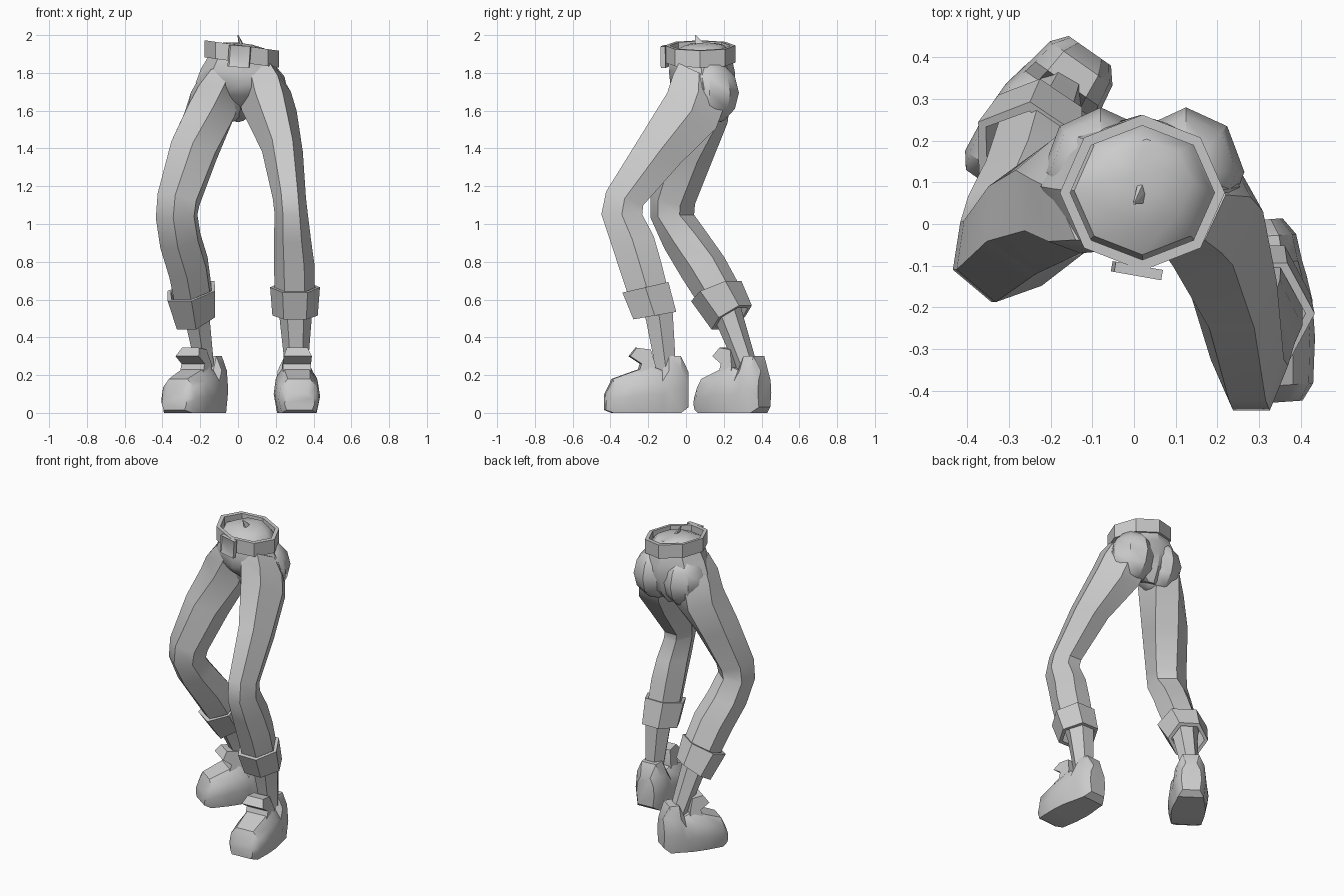
import bpy, bmesh, math
from mathutils import Vector, Euler

cube = bpy.data.objects.get("Cube")
if cube:
    bpy.data.objects.remove(cube)

grey = bpy.data.materials.new("plain_grey")
grey.use_nodes = True
GREY = (0.6, 0.6, 0.6, 1)
grey.diffuse_color = GREY
grey.node_tree.nodes["Principled BSDF"].inputs["Base Color"].default_value = GREY


def finish(name, bm):
    bmesh.ops.recalc_face_normals(bm, faces=bm.faces)
    mesh = bpy.data.meshes.new(name)
    bm.to_mesh(mesh)
    bm.free()
    mesh.materials.append(grey)
    ob = bpy.data.objects.new(name, mesh)
    bpy.context.collection.objects.link(ob)
    bpy.ops.object.select_all(action='DESELECT')
    ob.select_set(True)
    bpy.context.view_layer.objects.active = ob
    bpy.ops.object.shade_smooth_by_angle(angle=math.radians(35))
    return ob


def skin(bm, rings, closed=False):
    """Bridge rings of points, with end caps or as a closed band."""
    loops = [[bm.verts.new(p) for p in r] for r in rings]
    n = len(loops[0])
    pairs = list(zip(loops, loops[1:]))
    if closed:
        pairs.append((loops[-1], loops[0]))
    else:
        bm.faces.new(loops[0])
        bm.faces.new(loops[-1])
    for a, b in pairs:
        for i in range(n):
            j = (i + 1) % n
            bm.faces.new((a[i], a[j], b[j], b[i]))


def ring(x, y, z, rx, ry, pitch=0, roll=0, yaw=0, n=6):
    rot = Euler([math.radians(a) for a in (pitch, roll, yaw)]).to_matrix()
    k = 1 / math.cos(math.pi / 6) if n == 6 else 1.04
    turn = math.tau / n
    return [Vector((x, y, z)) + rot @ Vector((rx * math.cos(i * turn), ry * k * math.sin(i * turn), 0))
            for i in range(n)]


def loft(name, sections, n=6):
    bm = bmesh.new()
    skin(bm, [ring(*s, n=n) for s in sections])
    return finish(name, bm)


def band(name, low, high, thick, n=8):
    """Hollow band between two sections."""
    def inner(s):
        return (*s[:3], s[3] - thick, s[4] - thick, *s[5:])
    bm = bmesh.new()
    skin(bm, [ring(*s, n=n) for s in (low, high, inner(high), inner(low))], closed=True)
    return finish(name, bm)


# Pelvis, with a low dome inside the belt
loft("pelvis", [
    (0.0, 0.13, 1.565, 0.04, 0.06, -25),
    (0.015, 0.10, 1.65, 0.17, 0.14, -12, 4),
    (0.015, 0.09, 1.73, 0.24, 0.165, 0, 4),
    (0.018, 0.085, 1.80, 0.215, 0.168, 0, 6),
    (0.02, 0.08, 1.86, 0.18, 0.16, 0, 8),
    (0.02, 0.08, 1.91, 0.165, 0.148, 0, 8),
    (0.03, 0.10, 1.945, 0.11, 0.10, 0, 8),
    (0.035, 0.11, 1.955, 0.04, 0.04, 0, 8),
], n=8)

# Buttocks
for side, x in (("left", 0.125), ("right", -0.08)):
    bm = bmesh.new()
    bmesh.ops.create_uvsphere(bm, u_segments=8, v_segments=6, radius=1)
    for v in bm.verts:
        v.co = Vector((x, 0.125, 1.695)) + Vector((v.co.x * 0.14, v.co.y * 0.155, v.co.z * 0.17))
    finish(side + "_buttock", bm)

# Belt, buckle and the small peak of cloth inside the waist
band("belt", (0.02, 0.075, 1.855, 0.20, 0.18, 0, 8), (0.02, 0.075, 1.945, 0.20, 0.18, 0, 8), 0.025)
bm = bmesh.new()
bmesh.ops.create_cube(bm, size=1)
rot = Euler((0, math.radians(4), math.radians(-10))).to_matrix()
for v in bm.verts:
    v.co = Vector((0.007, -0.112, 1.887)) + rot @ Vector((v.co.x * 0.115, v.co.y * 0.025, v.co.z * 0.115))
outer = min(bm.faces, key=lambda f: f.calc_center_median().y)
bmesh.ops.inset_region(bm, faces=[outer], thickness=0.012, depth=-0.004)
finish("buckle", bm)
bm = bmesh.new()
skin(bm, [ring(0.02, 0.08, 1.94, 0.015, 0.03), ring(0.0, 0.05, 2.0, 0.003, 0.003)])
finish("waist_peak", bm)

# Trouser legs, hip to cuff
loft("left_trouser_leg", [
    (0.12, 0.07, 1.80, 0.10, 0.12, -25),
    (0.14, 0.065, 1.70, 0.14, 0.16, -33),
    (0.165, 0.03, 1.60, 0.145, 0.16, -36),
    (0.235, -0.14, 1.385, 0.108, 0.128, -30),
    (0.272, -0.325, 1.135, 0.088, 0.105, -20),
    (0.282, -0.34, 1.05, 0.088, 0.108, 0),
    (0.288, -0.285, 0.92, 0.098, 0.115, 8),
    (0.297, -0.245, 0.79, 0.107, 0.112, 10),
    (0.30, -0.195, 0.62, 0.105, 0.105, 12),
])
loft("right_trouser_leg", [
    (-0.09, 0.08, 1.80, 0.10, 0.12, -10),
    (-0.115, 0.085, 1.70, 0.135, 0.145, -14, 0, -10),
    (-0.15, 0.075, 1.58, 0.145, 0.135, -20, 2, -22),
    (-0.235, 0.01, 1.385, 0.14, 0.12, -24, 3, -35),
    (-0.315, -0.07, 1.13, 0.122, 0.105, -15, 3, -40),
    (-0.325, -0.072, 1.04, 0.12, 0.10, 5, 0, -40),
    (-0.305, 0.0, 0.91, 0.115, 0.108, 20, 0, -36),
    (-0.262, 0.09, 0.77, 0.112, 0.112, 30, 0, -34),
    (-0.235, 0.185, 0.61, 0.108, 0.105, 30, 0, -34),
])

# Rolled cuffs
band("left_cuff", (0.302, -0.165, 0.515, 0.12, 0.115, 10), (0.302, -0.215, 0.665, 0.132, 0.125, 13), 0.022, n=6)
band("right_cuff", (-0.224, 0.242, 0.505, 0.122, 0.108, 36, 0, -34),
     (-0.248, 0.16, 0.645, 0.152, 0.122, 26, 0, -34), 0.022, n=6)

# Ankles
loft("left_ankle", [(0.305, -0.16, 0.60, 0.095, 0.085, 12), (0.305, -0.14, 0.50, 0.085, 0.072, 10),
                    (0.31, -0.10, 0.18, 0.055, 0.05)])
loft("right_ankle", [(-0.23, 0.19, 0.60, 0.095, 0.085, 30, 0, -30), (-0.215, 0.23, 0.50, 0.075, 0.065, 28, 0, -30),
                     (-0.165, 0.345, 0.18, 0.05, 0.045, 20, 0, -30)])


def shoe(side, x, y, yaw, length):
    """Shoe body lofted from toe to heel, with a raised tongue."""
    rot = Euler((0, 0, math.radians(yaw))).to_matrix()

    def place(px, py, pz):
        return Vector((x, y, 0)) + rot @ Vector((px, py * length, pz))

    def section(py, w, low, top):
        shape = ((-0.85, 0), (-1, 0.4), (-0.9, 0.75), (-0.55, 1), (0.55, 1), (0.9, 0.75), (1, 0.4), (0.85, 0))
        return [place(sx * w, py, low + sz * (top - low)) for sx, sz in shape]

    bm = bmesh.new()
    skin(bm, [section(*s) for s in (
        (-0.22, 0.08, 0.015, 0.10), (-0.18, 0.108, 0, 0.18), (-0.07, 0.12, 0, 0.22),
        (0.02, 0.12, 0, 0.25), (0.08, 0.11, 0, 0.225), (0.115, 0.102, 0, 0.30),
        (0.18, 0.092, 0, 0.30), (0.22, 0.062, 0.03, 0.22))])
    finish(side + "_shoe", bm)
    profile = ((-0.09, 0.30), (-0.055, 0.345), (0.02, 0.335), (0.045, 0.25), (0.04, 0.20), (-0.05, 0.20), (-0.03, 0.26))
    bm = bmesh.new()
    skin(bm, [[place(s * (0.055 if pz > 0.33 else 0.075), py, pz) for py, pz in profile] for s in (-1, 1)])
    finish(side + "_shoe_tongue", bm)


shoe("left", 0.31, -0.21, 4, 1)
shoe("right", -0.222, 0.25, -35, 0.92)
